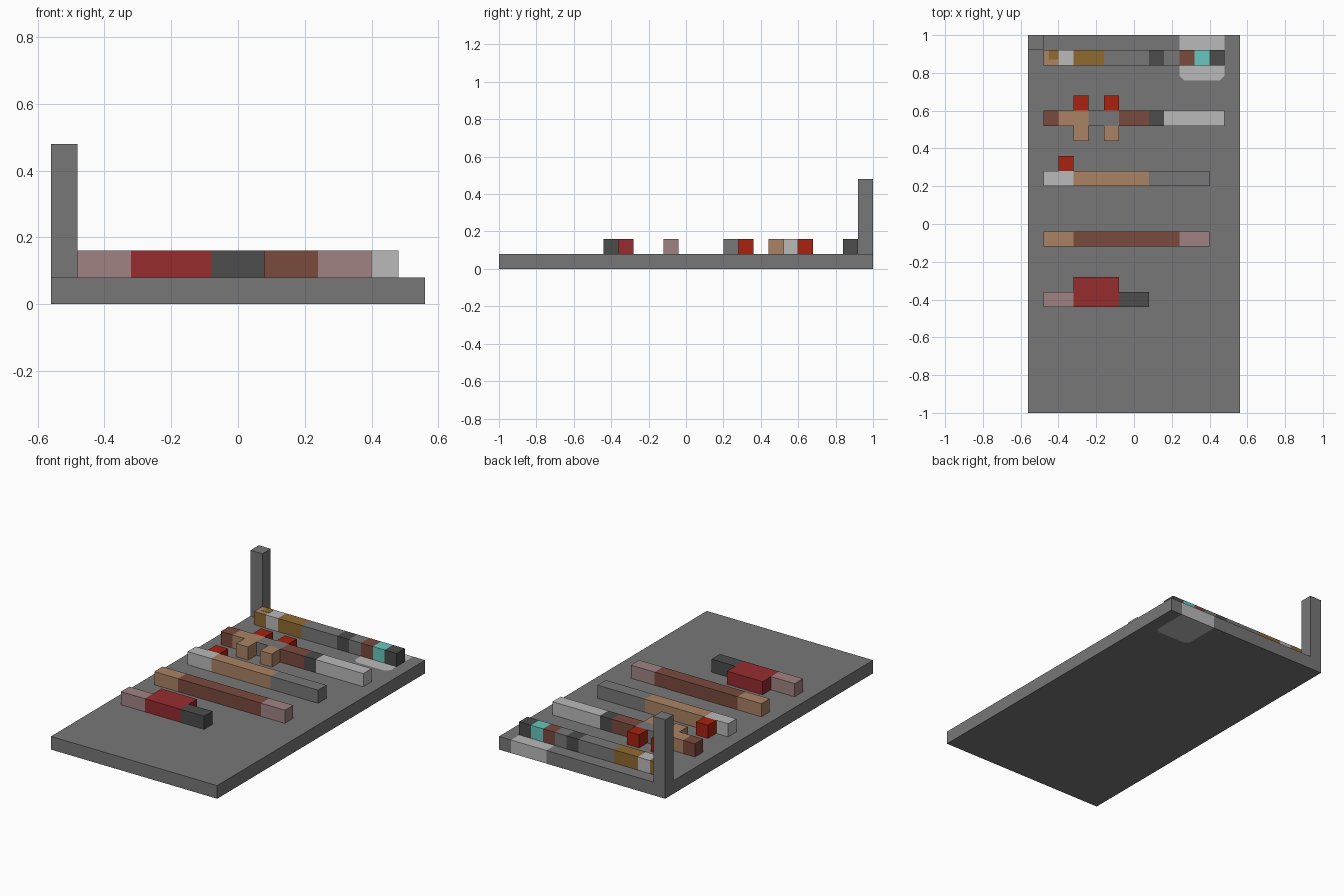
import bpy
import bmesh

cube = bpy.data.objects.get("Cube")
if cube:
    bpy.data.objects.remove(cube, do_unlink=True)

U = 0.08           # one block
LEFT = -6 * U      # x where every bar starts


def material(name, hex_code):
    srgb = [int(hex_code[i:i + 2], 16) / 255 for i in (0, 2, 4)]
    rgba = [((c + 0.055) / 1.055) ** 2.4 for c in srgb] + [1.0]
    m = bpy.data.materials.new(name)
    m.use_nodes = True
    m.diffuse_color = rgba
    m.node_tree.nodes["Principled BSDF"].inputs["Base Color"].default_value = rgba
    return m


MATS = {name: material(name, code) for name, code in {
    "gray": "777777", "dark": "4c4c4c", "light": "bababa", "tan": "aa8264",
    "brown": "7a4a3d", "ochre": "906a32", "teal": "66c6be", "red": "a82210",
    "crimson": "962c2f", "pink": "a08282"}.items()}


def prism(name, colour, outline, z0, z1):
    """Extrude a flat outline from z0 to z1."""
    bm = bmesh.new()
    base = bm.faces.new([bm.verts.new((x, y, z0)) for x, y in outline])
    top = bmesh.ops.extrude_face_region(bm, geom=[base])["geom"]
    bmesh.ops.translate(bm, vec=(0, 0, z1 - z0),
                        verts=[v for v in top if isinstance(v, bmesh.types.BMVert)])
    bmesh.ops.recalc_face_normals(bm, faces=bm.faces)
    mesh = bpy.data.meshes.new(name)
    bm.to_mesh(mesh)
    bm.free()
    mesh.materials.append(MATS[colour])
    obj = bpy.data.objects.new(name, mesh)
    bpy.context.collection.objects.link(obj)
    return obj


def box(name, colour, x0, x1, y0, y1, z0=U, z1=2 * U):
    return prism(name, colour, [(x0, y0), (x1, y0), (x1, y1), (x0, y1)], z0, z1)


def bar(name, y, segments):
    """Row of coloured segments, each given as colour and block count."""
    x = LEFT
    for i, (colour, count) in enumerate(segments, 1):
        box(f"{name}_{colour}_{i}", colour, x, x + count * U, y, y + U)
        x += count * U


# Platform with a pale patch running through its back edge
W, c = 7 * U, 0.025
px0, px1, py = 3 * U, 6 * U, 1 - 3 * U
patch = [(px0, 1), (px0, py + c), (px0 + c, py),
         (px1 - c, py), (px1, py + c), (px1, 1)]
prism("platform", "gray", [(-W, 1), (-W, -1), (W, -1), (W, 1)] + patch[::-1], 0, U)
prism("platform_patch", "light", patch, 0, U)

# Corner post
box("corner_post", "gray", -W, LEFT, 1 - U, 1, U, 6 * U)

# Bars from back to front
bar("back_bar", 0.84, [("ochre", 1), ("light", 1), ("ochre", 2), ("gray", 3),
                       ("dark", 1), ("gray", 1), ("brown", 1), ("teal", 1), ("dark", 1)])
bar("second_bar", 0.52, [("brown", 1), ("tan", 2), ("gray", 2), ("brown", 2),
                         ("dark", 1), ("light", 4)])
bar("third_bar", 0.20, [("light", 2), ("tan", 5), ("gray", 4)])
bar("fourth_bar", -0.12, [("tan", 2), ("brown", 7), ("pink", 2)])
bar("front_bar", -0.44, [("pink", 2), ("crimson", 3), ("dark", 2)])

# Tan top on the end block of the back bar, with an ochre corner showing
end = bpy.data.objects["back_bar_ochre_1"].data
end.materials.append(MATS["tan"])
for p in end.polygons:
    if p.normal.z > 0.5:
        p.material_index = 1
box("end_block_spot", "ochre", -0.45, -0.40, 0.87, 0.92, 2 * U, 2 * U + 0.001)

# Side blocks: grips and sights of the second bar, sight and magazine
for side, x in (("right", -0.32), ("left", -0.16)):
    box(f"{side}_grip", "tan", x, x + U, 0.44, 0.52)
    box(f"{side}_sight", "red", x, x + U, 0.60, 0.68)
box("third_bar_sight", "red", -0.40, -0.32, 0.28, 0.36)
box("front_bar_body", "crimson", -0.32, -0.08, -0.36, -0.28)
